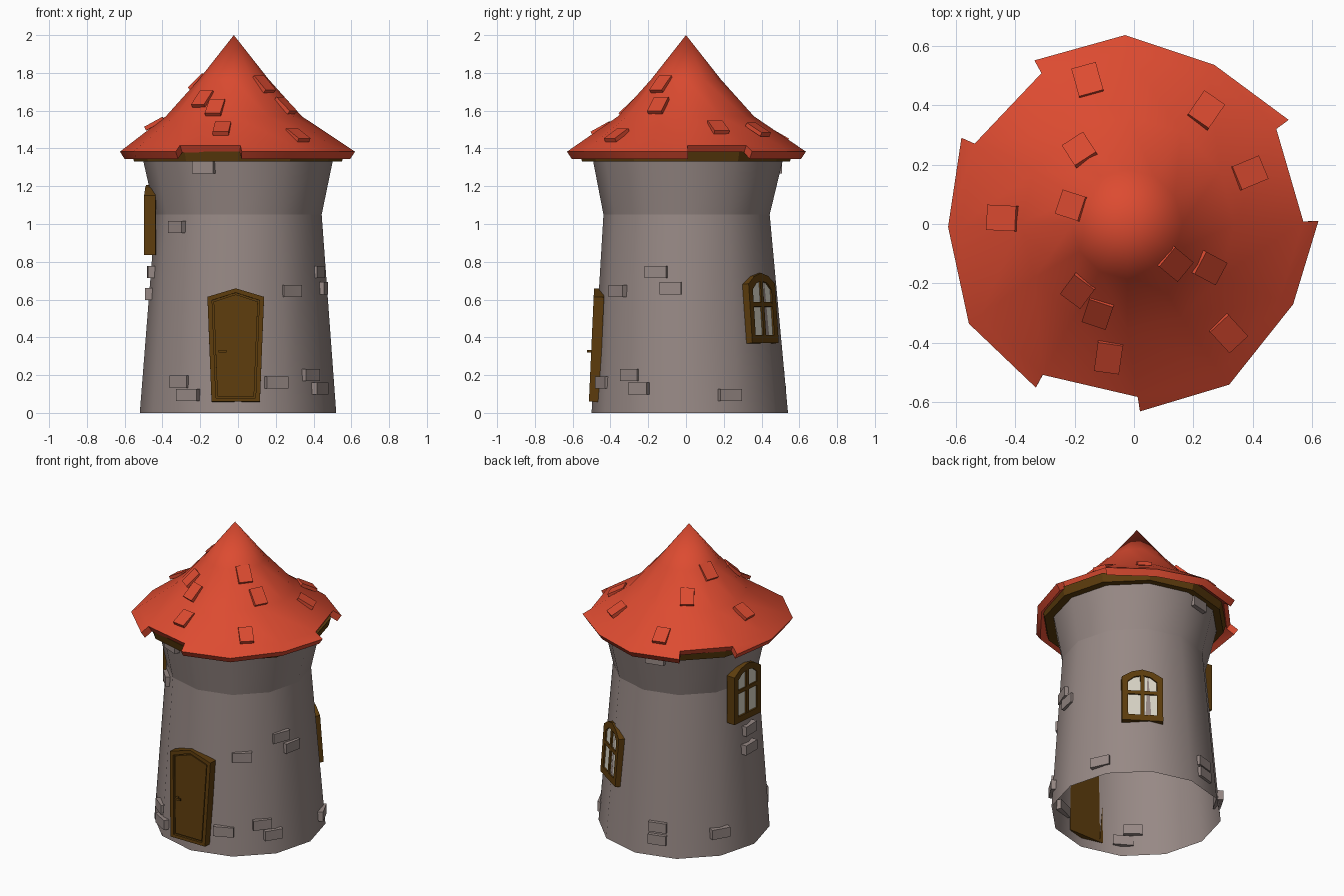
import bpy, bmesh, math
from mathutils import Vector, Matrix

if "Cube" in bpy.data.objects:
    bpy.data.objects.remove(bpy.data.objects["Cube"])

def mat(name, c):
    m = bpy.data.materials.new(name)
    m.diffuse_color = (*c, 1)
    m.use_nodes = True
    m.node_tree.nodes["Principled BSDF"].inputs["Base Color"].default_value = m.diffuse_color
    return m

STONE = mat("stone", (0.31, 0.25, 0.235))
RED = mat("roof_red", (0.72, 0.07, 0.03))
WOOD = mat("wood_brown", (0.11, 0.046, 0.004))
PANE = mat("pane_cream", (0.68, 0.65, 0.56))

def finish(name, bm, material, smooth=None):
    bmesh.ops.recalc_face_normals(bm, faces=bm.faces)
    me = bpy.data.meshes.new(name)
    bm.to_mesh(me)
    bm.free()
    ob = bpy.data.objects.new(name, me)
    bpy.context.collection.objects.link(ob)
    me.materials.append(material)
    if smooth:
        bpy.context.view_layer.objects.active = ob
        ob.select_set(True)
        bpy.ops.object.shade_smooth_by_angle(angle=math.radians(smooth))
        ob.select_set(False)
    return ob

def ring(bm, r, z, cx=0, cy=0):
    return [bm.verts.new((cx + r * math.cos(math.radians(30 * i)),
                          cy + r * math.sin(math.radians(30 * i)), z)) for i in range(12)]

def bridge(bm, a, b):
    for i in range(12):
        j = (i + 1) % 12
        bm.faces.new((a[i], a[j], b[j], b[i]))

def frame(az, lean, origin):
    """Axes: u sideways, v up the surface, n outward."""
    a, l = math.radians(az), math.radians(lean)
    c, s = math.cos(a), math.sin(a)
    u = Vector((-s, c, 0))
    n = Vector((c * math.cos(l), s * math.cos(l), math.sin(l)))
    M = Matrix((u, n.cross(u), n)).transposed().to_4x4()
    M.translation = origin
    return M

def box(bm, M, center, size):
    bmesh.ops.create_cube(bm, size=1, matrix=M @ Matrix.Translation(center) @ Matrix.Diagonal((*size, 1)))

def plate(bm, M, pts, d0, d1):
    lo = [bm.verts.new(M @ Vector((x, y, d0))) for x, y in pts]
    hi = [bm.verts.new(M @ Vector((x, y, d1))) for x, y in pts]
    bm.faces.new(lo)
    bm.faces.new(hi)
    for i in range(len(pts)):
        j = (i + 1) % len(pts)
        bm.faces.new((lo[i], lo[j], hi[j], hi[i]))

def border(bm, M, outer, inner, d0, d1):
    L = [[bm.verts.new(M @ Vector((x, y, d))) for x, y in p]
         for p, d in ((outer, d0), (outer, d1), (inner, d1), (inner, d0))]
    for k in range(4):
        a, b = L[k], L[(k + 1) % 4]
        for i in range(len(a)):
            j = (i + 1) % len(a)
            bm.faces.new((a[i], a[j], b[j], b[i]))

def facet(az):
    return math.cos(math.radians(15)) / math.cos(math.radians(az % 30 - 15))

# Tower wall: tapering lower part and flared collar, open underneath
bm = bmesh.new()
bridge(bm, ring(bm, 0.52, 0, 0, 0.02), ring(bm, 0.44, 1.05, 0.003, 0.003))
finish("tower_wall", bm, STONE, 40)
bm = bmesh.new()
bridge(bm, ring(bm, 0.44, 1.05, 0.003, 0.003), ring(bm, 0.503, 1.34, 0, 0.01))
finish("tower_collar", bm, STONE, 40)

# Wooden plate below the roof
bm = bmesh.new()
a, b = ring(bm, 0.55, 1.33), ring(bm, 0.565, 1.385)
bridge(bm, a, b)
bm.faces.new(a)
bm.faces.new(b)
finish("roof_plate", bm, WOOD)

# Roof: bell-shaped cone with three cut-back eave segments
RIM = [(.62, .01), (.52, .35), (.27, .535), (-.03, .635), (-.335, .55), (-.58, .29),
       (-.625, -.01), (-.555, -.335), (-.33, -.55), (.02, -.63), (.32, -.54), (.535, -.27)]
AX = -0.022
bm = bmesh.new()
tip = bm.verts.new((AX, 0, 2.0))
r1 = ring(bm, 0.185, 1.765, AX)
r2 = ring(bm, 0.36, 1.57, AX)
rim = [Vector((x, y, 1.383)) for x, y in RIM]
def drop(p):
    return Vector((AX + (p.x - AX) * 0.96, p.y * 0.96, p.z - 0.038))
mids = [v.co.lerp(p, 0.82) for v, p in zip(r2, rim)]
st, sb = [bm.verts.new(p) for p in mids], [bm.verts.new(drop(p)) for p in mids]
lt, lb = [bm.verts.new(p) for p in rim], [bm.verts.new(drop(p)) for p in rim]
inner = ring(bm, 0.5, 1.40, AX)
for i in range(12):
    j = (i + 1) % 12
    bm.faces.new((tip, r1[i], r1[j]))
    bm.faces.new((sb[i], sb[j], inner[j], inner[i]))
    if i in (0, 4, 8):
        bm.faces.new((st[i], st[j], sb[j], sb[i]))
        for k in (i, j):
            bm.faces.new((st[k], lt[k], lb[k], sb[k]))
    else:
        bm.faces.new((st[i], st[j], lt[j], lt[i]))
        bm.faces.new((lt[i], lt[j], lb[j], lb[i]))
        bm.faces.new((lb[i], lb[j], sb[j], sb[i]))
bridge(bm, r1, r2)
bridge(bm, r2, st)
finish("roof", bm, RED, 35)

# Loose shingles lying on the roof
PROFILE = [(0, 2.0), (.185, 1.765), (.36, 1.57), (.64, 1.383)]
bm = bmesh.new()
for x, y in [(-.155, .48), (-.18, .245), (-.205, .06), (-.44, .02), (.24, .38), (.385, .17),
             (.135, -.13), (.25, -.145), (-.185, -.22), (-.12, -.295), (-.085, -.445), (.315, -.365)]:
    az = math.degrees(math.atan2(y, x - AX))
    r = math.hypot(x - AX, y) / facet(az)
    for (ra, za), (rb, zb) in zip(PROFILE, PROFILE[1:]):
        if ra <= r <= rb:
            z = za + (zb - za) * (r - ra) / (rb - ra)
            slope = math.degrees(math.atan2(za - zb, rb - ra))
    M = frame(az, 90 - slope + 5, (x, y, z))
    box(bm, M, (0, 0, 0.004), (0.085, 0.11, 0.022))
finish("shingles", bm, RED)

# Stones standing out of the wall: direction, height, width
bm = bmesh.new()
for az, z, w in [(-52.5, .645, .12), (-39, .2, .115), (-31.5, .13, .115), (-66, .16, .125),
                 (-21, .745, .12), (-11, .66, .115), (25, .095, .125), (-112, 1.3, .12),
                 (-138, .985, .11), (-128, .165, .115), (-121, .095, .125), (182, .745, .115),
                 (180, .63, .115), (103, 1.3, .12), (106, .19, .115), (106, .11, .115), (150, .15, .12)]:
    low = z < 1.05
    r = (0.52 - 0.0762 * z if low else 0.44 + 0.217 * (z - 1.05)) * facet(az)
    cy = 0.02 * (1 - z / 1.05) if low else 0.008
    a = math.radians(az)
    M = frame(az, 0, (r * math.cos(a), cy + r * math.sin(a), z))
    box(bm, M, (0, 0, -0.002), (w, 0.064, 0.045))
finish("wall_stones", bm, STONE)

# Windows with arched frame, cross bars and panes
OUT = [(-.125, 0), (.125, 0), (.125, .315), (.065, .355), (0, .372), (-.065, .355), (-.125, .315)]
INN = [(-.088, .042), (.088, .042), (.088, .285), (.05, .318), (0, .33), (-.05, .318), (-.088, .285)]
def window(name, az, lean, d, z):
    a = math.radians(az)
    M = frame(az, lean, (d * math.cos(a), d * math.sin(a), z))
    bm = bmesh.new()
    border(bm, M, OUT, INN, -0.06, 0)
    box(bm, M, (0, 0.185, -0.008), (0.024, 0.3, 0.014))
    box(bm, M, (0, 0.205, -0.008), (0.18, 0.024, 0.014))
    finish(name + "_frame", bm, WOOD)
    bm = bmesh.new()
    plate(bm, M, INN, -0.018, -0.010)
    finish(name + "_panes", bm, PANE)

window("back_window", 56, 4.3, 0.508, 0.37)
window("left_window", 175, 0, 0.488, 0.835)

# Door with frame, recessed panel and handle
M = frame(-90, 2.6, (-0.012, -0.514, 0.06))
DO = [(-.128, 0), (.128, 0), (.15, .555), (0, .60), (-.15, .555)]
DI = [(-.105, .02), (.105, .02), (.125, .537), (0, .577), (-.125, .537)]
DP = [(-.097, .028), (.097, .028), (.117, .53), (0, .568), (-.117, .53)]
bm = bmesh.new()
border(bm, M, DO, DI, -0.055, 0)
finish("door_frame", bm, WOOD)
bm = bmesh.new()
plate(bm, M, DI, -0.05, -0.016)
plate(bm, M, DP, -0.018, -0.007)
finish("door_panel", bm, WOOD)
bm = bmesh.new()
box(bm, M, (-0.085, 0.266, 0.005), (0.012, 0.012, 0.03))
box(bm, M, (-0.07, 0.266, 0.017), (0.042, 0.013, 0.012))
finish("door_handle", bm, WOOD)
